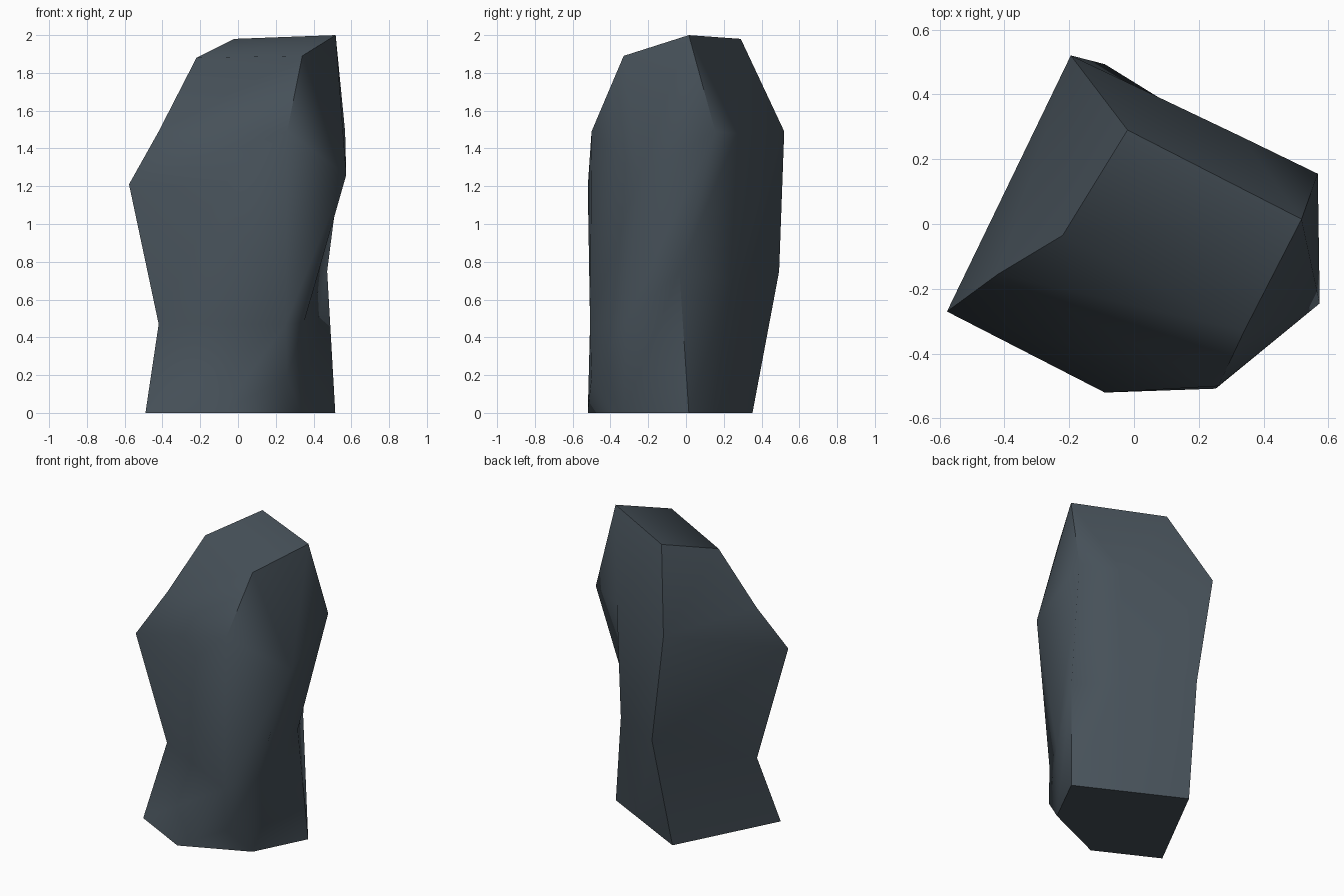
import bpy
import bmesh
import math

cube = bpy.data.objects.get("Cube")
if cube:
    bpy.data.objects.remove(cube, do_unlink=True)

# Slate colour
slate = bpy.data.materials.new("dark_slate")
slate.use_nodes = True
colour = (0.062, 0.082, 0.1, 1)
slate.diffuse_color = colour
shader = slate.node_tree.nodes["Principled BSDF"]
shader.inputs["Base Color"].default_value = colour
shader.inputs["Roughness"].default_value = 0.9

# Points used more than once
front_foot = (-0.09, -0.52, 0)
ridge_waist = (0.252, -0.508, 0.47)
ridge_shoulder = (0.26, -0.5, 1.49)
front_peak = (0.34, -0.33, 1.89)
side_foot = (0.34, -0.33, 0)
side_bulge = (0.573, -0.245, 1.26)
corner_foot = (0.515, 0.015, 0)
corner_shoulder = (0.567, 0.155, 1.49)
back_foot = (0.26, 0.145, 0)
back_shoulder = (0.33, 0.27, 1.48)
back_peak = (0.517, 0.015, 2)
left_foot = (-0.145, 0.352, 0)
left_shoulder = (-0.195, 0.52, 1.49)
left_front_foot = (-0.49, -0.314, 0)

# Ridges of the boulder, each listed from foot to peak
left_front = [left_front_foot, left_front_foot, (-0.42, -0.16, 0.47),
              (-0.577, -0.27, 1.21), (-0.42, -0.155, 1.49), (-0.22, -0.035, 1.88)]
front = [front_foot, front_foot, ridge_waist, (-0.09, -0.52, 1.2),
         ridge_shoulder, front_peak]
front_ridge = [front_foot, (0.26, -0.5, 0.19), ridge_waist, ridge_waist,
               ridge_shoulder, front_peak]
side = [side_foot, side_foot, (0.35, -0.32, 0.48), side_bulge, side_bulge, front_peak]
back_corner = [corner_foot, corner_foot, (0.472, -0.035, 0.75),
               corner_shoulder, corner_shoulder, back_peak]
back = [back_foot, back_foot, (0.32, 0.24, 0.7), back_shoulder, back_shoulder, back_peak]
left_back = [left_foot, left_foot, (-0.09, 0.493, 0.75),
             left_shoulder, left_shoulder, (-0.02, 0.29, 1.98)]
ridges = [left_front, front, front_ridge, side, back_corner, back, left_back]

bm = bmesh.new()
verts = {}


def add_face(points):
    """Make a face, merging repeated points and skipping collapsed ones."""
    points = list(dict.fromkeys(points))
    if len(points) < 3:
        return
    for p in points:
        if p not in verts:
            verts[p] = bm.verts.new(p)
    bm.faces.new([verts[p] for p in points])


# Walls between neighbouring ridges
for i, ridge in enumerate(ridges):
    following = ridges[(i + 1) % len(ridges)]
    for k in range(len(ridge) - 1):
        add_face([ridge[k], following[k], following[k + 1], ridge[k + 1]])

# Base and crown
add_face([r[0] for r in reversed(ridges)])
add_face([r[-1] for r in ridges])
bmesh.ops.recalc_face_normals(bm, faces=bm.faces[:])

mesh = bpy.data.meshes.new("standing_boulder")
bm.to_mesh(mesh)
bm.free()
mesh.materials.append(slate)
boulder = bpy.data.objects.new("standing_boulder", mesh)
bpy.context.collection.objects.link(boulder)

# Soft facets with crisp ridges
bpy.ops.object.select_all(action="DESELECT")
boulder.select_set(True)
bpy.context.view_layer.objects.active = boulder
bpy.ops.object.shade_smooth_by_angle(angle=math.radians(52))
